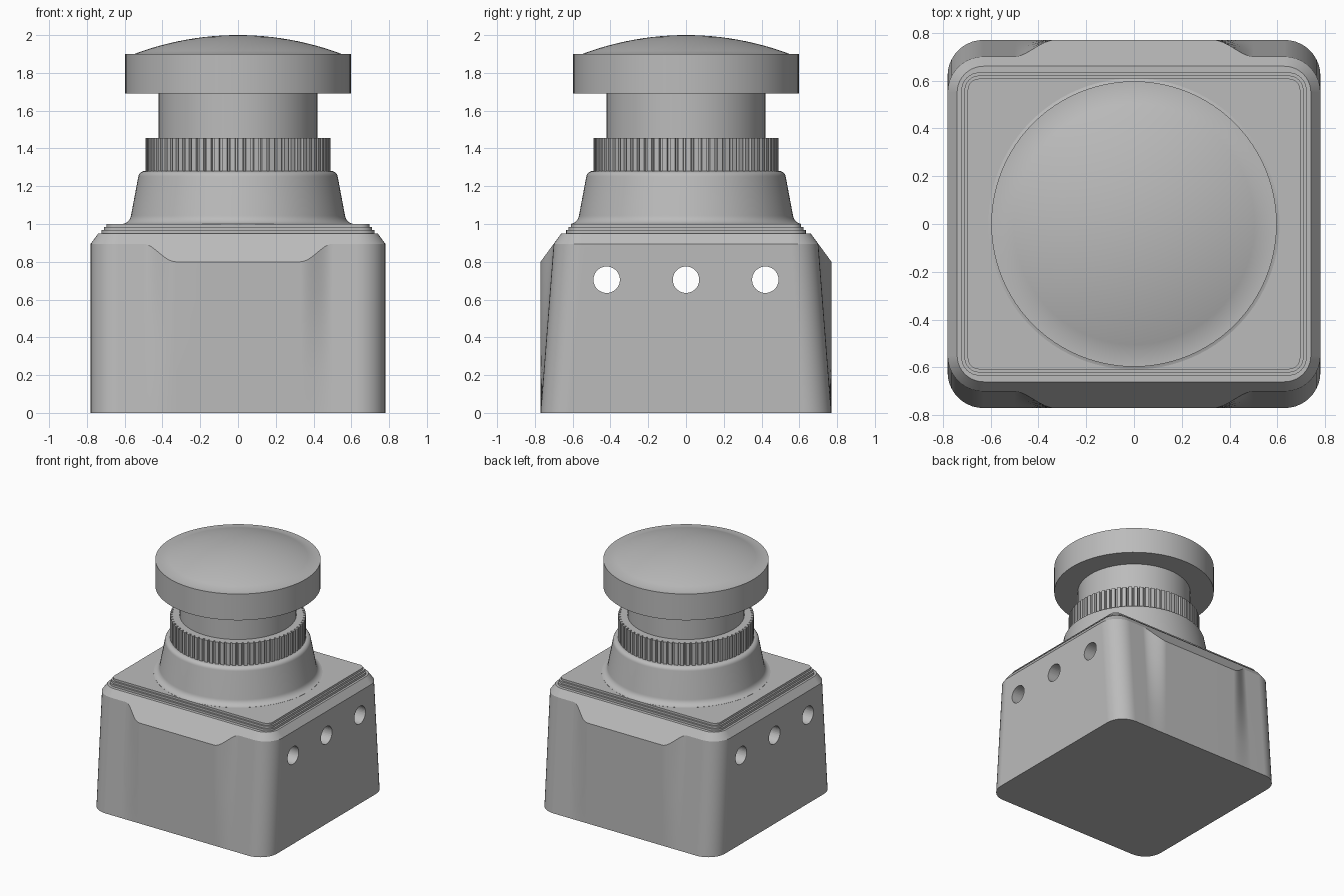
import bpy
import bmesh
from math import sin, cos, pi, radians, sqrt

cube = bpy.data.objects.get("Cube")
if cube:
    bpy.data.objects.remove(cube, do_unlink=True)

grey = bpy.data.materials.new("plain grey")
grey.use_nodes = True
GREY = (0.5, 0.5, 0.5, 1)
grey.diffuse_color = GREY
for node in grey.node_tree.nodes:
    if node.type == "BSDF_PRINCIPLED":
        node.inputs["Base Color"].default_value = GREY


def finish(name, bm, angle=30):
    bmesh.ops.remove_doubles(bm, verts=bm.verts, dist=1e-5)
    bmesh.ops.recalc_face_normals(bm, faces=bm.faces)
    mesh = bpy.data.meshes.new(name)
    bm.to_mesh(mesh)
    bm.free()
    mesh.materials.append(grey)
    obj = bpy.data.objects.new(name, mesh)
    bpy.context.collection.objects.link(obj)
    smooth(obj, angle)
    return obj


def smooth(obj, angle):
    bpy.ops.object.select_all(action="DESELECT")
    obj.select_set(True)
    bpy.context.view_layer.objects.active = obj
    bpy.ops.object.shade_smooth_by_angle(angle=radians(angle))


def loft(name, rings, angle=30):
    """Skin a stack of closed rings and cap both ends."""
    bm = bmesh.new()
    loops = [[bm.verts.new(p) for p in ring] for ring in rings]
    n = len(loops[0])
    for low, high in zip(loops, loops[1:]):
        for i in range(n):
            j = (i + 1) % n
            bm.faces.new((low[i], low[j], high[j], high[i]))
    bm.faces.new(loops[0][::-1])
    bm.faces.new(loops[-1])
    return finish(name, bm, angle)


def lathe(name, profile, segments=96, angle=30):
    rings = [[(r * cos(2 * pi * i / segments), r * sin(2 * pi * i / segments), z)
              for i in range(segments)] for r, z in profile]
    return loft(name, rings, angle)


def arc(cx, cz, r, start, end, steps):
    """Profile points on an arc, angles in degrees."""
    angles = [radians(start + (end - start) * i / steps) for i in range(steps + 1)]
    return [(cx + r * cos(a), cz + r * sin(a)) for a in angles]


# Housing: tapered corners, with an upright raised pad on the front and back
HX, HY, CORNER, TAPER = 0.78, 0.77, 0.15, 0.07
PAD_IN, PAD_OUT, SLOPE = 0.33, 0.5, 0.733


def column(x, a):
    """Bottom-to-top points of one column in the +x +y quarter."""
    t = min(max((x - PAD_IN) / (PAD_OUT - PAD_IN), 0), 1)
    w = t * t * (3 - 2 * t)
    rim = 0.8 * SLOPE / (SLOPE - TAPER / 0.9 * w)
    points = []
    for k in range(5):
        z = rim * k / 4
        y = HY - TAPER * w * z / 0.9 - CORNER * (1 - sin(a))
        points.append((x + CORNER * cos(a), y, z))
    points.append((min(x, 0.64) + 0.11 * cos(a), 0.66 - 0.11 * (1 - sin(a)), 0.95))
    return points


straight = [0, 0.16] + [PAD_IN + (PAD_OUT - PAD_IN) * i / 12 for i in range(13)]
quarter = [column(HX - CORNER, pi / 2 * i / 10) for i in range(11)]
quarter += [column(x, pi / 2) for x in reversed(straight)]


def mirrored(columns, sx, sy):
    return [[(sx * x, sy * y, z) for x, y, z in col] for col in columns]


around = (quarter + mirrored(quarter[-2::-1], -1, 1)
          + mirrored(quarter, -1, -1) + mirrored(quarter[-2::-1], 1, -1))
housing = loft("housing", list(zip(*around)), 25)

# Three holes running sideways through the housing
for y in (-0.42, 0, 0.42):
    bpy.ops.mesh.primitive_cylinder_add(vertices=40, radius=0.07, depth=2,
                                        location=(0, y, 0.705), rotation=(0, pi / 2, 0))
    cutter = bpy.context.object
    cutter.name = "hole_cutter"
    cutter.hide_render = True
    cutter.data.materials.append(grey)
    cut = housing.modifiers.new("hole", "BOOLEAN")
    cut.operation = "DIFFERENCE"
    cut.solver = "EXACT"
    cut.object = cutter
    bpy.context.view_layer.objects.active = housing
    bpy.ops.object.modifier_apply(modifier=cut.name)
    bpy.data.objects.remove(cutter, do_unlink=True)
smooth(housing, 25)
weighted = housing.modifiers.new("even_shading", "WEIGHTED_NORMAL")
weighted.keep_sharp = True


# Stepped lid plates
def rounded_plate(name, hx, hy, r, z0, z1):
    outline = []
    for q, (sx, sy) in enumerate([(1, 1), (-1, 1), (-1, -1), (1, -1)]):
        outline += arc(sx * (hx - r), sy * (hy - r), r, q * 90, q * 90 + 90, 8)
    return loft(name, [[(x, y, z) for x, y in outline] for z in (z0, z1)])


for i in range(3):
    inset = 0.013 * i
    rounded_plate(f"lid_step_{i + 1}", 0.722 - inset, 0.634 - inset, 0.075 - inset,
                  0.945, 0.967 + 0.0165 * i)

# Flared collar with a rounded foot and shoulder
collar = [(0, 0.99), (0.608, 0.99)]
collar += arc(0.618, 1.052, 0.052, 260, 188, 8)
collar += arc(0.495, 1.247, 0.033, 8, 90, 8) + [(0, 1.28)]
lathe("collar", collar)

# Knurled ring
TEETH = 72
pattern = [(0, 0.49), (0.62, 0.49), (0.7, 0.472), (0.92, 0.472)]
knurl = [(r * cos(2 * pi * (i + f) / TEETH), r * sin(2 * pi * (i + f) / TEETH))
         for i in range(TEETH) for f, r in pattern]
loft("knurled_ring", [[(x, y, z) for x, y in knurl] for z in (1.275, 1.455)], 20)

# Stem and domed push button
lathe("stem", [(0.421, 1.28), (0.421, 1.7)])
DOME_R, EDGE = 1.56, 0.55
dome = [(EDGE * (1 - i / 12), 2 - DOME_R + sqrt(DOME_R ** 2 - (EDGE * (1 - i / 12)) ** 2))
        for i in range(13)]
lathe("push_button", [(0, 1.69), (0.597, 1.69), (0.597, 1.899)] + dome)
